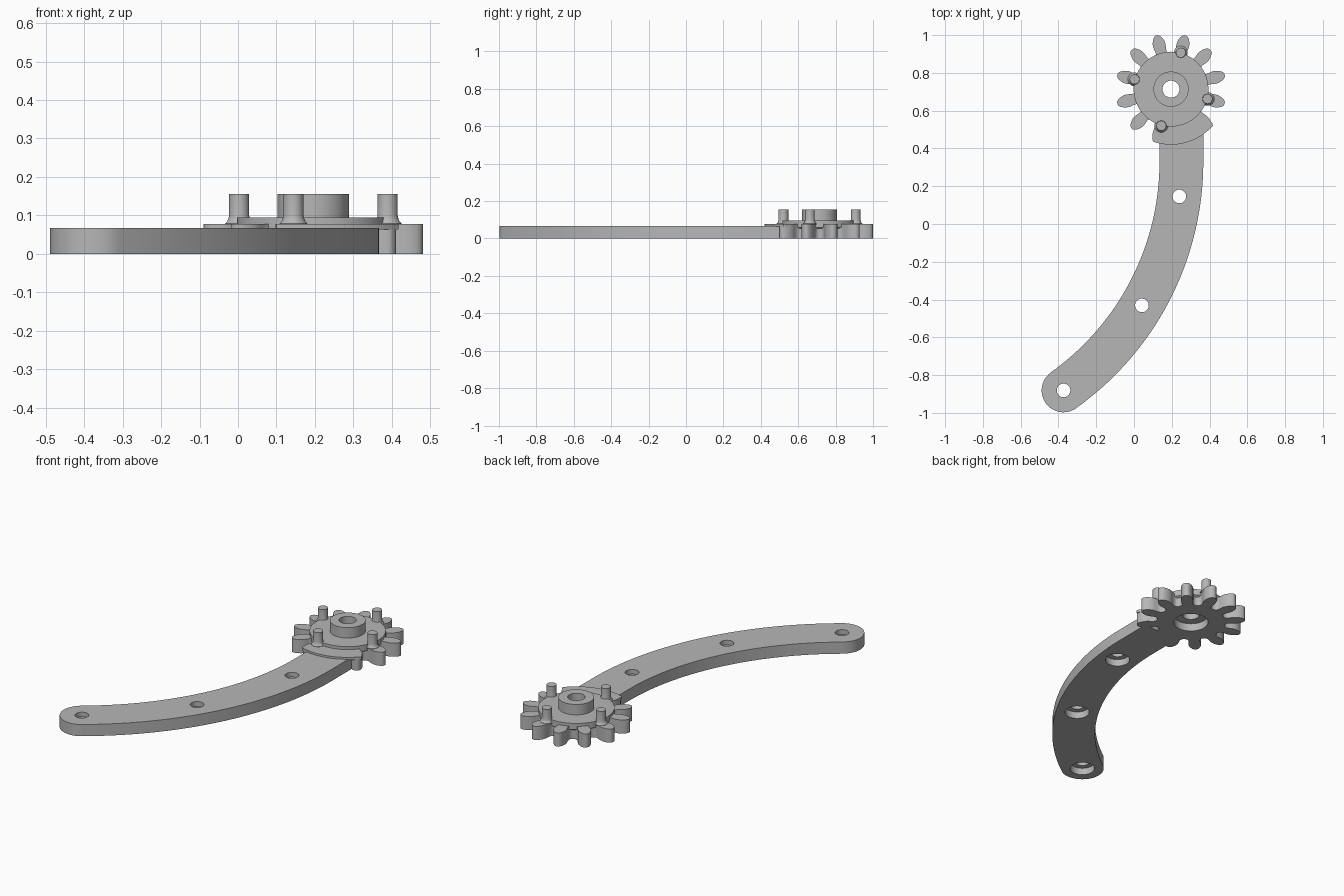
import bpy, bmesh
from math import sin, cos, pi, radians, atan2, hypot

if "Cube" in bpy.data.objects:
    bpy.data.objects.remove(bpy.data.objects["Cube"])

grey = bpy.data.materials.new("plain_grey")
grey.use_nodes = True
grey.diffuse_color = (0.47, 0.47, 0.47, 1)
grey.node_tree.nodes["Principled BSDF"].inputs["Base Color"].default_value = grey.diffuse_color

GX, GY = 0.196, 0.714            # gear centre
TEETH, TIP = 12, 0.294
ARM_X, ARM_Y, ARM_R = -1.234, 0.33, 1.485   # arm centreline arc
ARM_HALF, ARM_TOP, GEAR_TOP = 0.116, 0.067, 0.078


def polar(r, a, cx=GX, cy=GY):
    return cx + r * cos(a), cy + r * sin(a)


def finish(name, bm):
    bmesh.ops.recalc_face_normals(bm, faces=bm.faces[:])
    me = bpy.data.meshes.new(name)
    bm.to_mesh(me)
    bm.free()
    me.materials.append(grey)
    ob = bpy.data.objects.new(name, me)
    bpy.context.collection.objects.link(ob)
    return ob


def prism(name, outline, z0, z1):
    bm = bmesh.new()
    face = bm.faces.new([bm.verts.new((x, y, z0)) for x, y in outline])
    top = bmesh.ops.extrude_face_region(bm, geom=[face])["geom"]
    for v in top:
        if isinstance(v, bmesh.types.BMVert):
            v.co.z = z1
    return finish(name, bm)


def lathe(name, profile, x, y, n=48):
    """Closed solid turned from (radius, height) points, capped at both ends."""
    bm = bmesh.new()
    rings = [[bm.verts.new((*polar(r, 2 * pi * i / n, x, y), z)) for i in range(n)]
             for r, z in profile]
    for a, b in zip(rings, rings[1:]):
        for i in range(n):
            j = (i + 1) % n
            bm.faces.new((a[i], a[j], b[j], b[i]))
    bm.faces.new(rings[0])
    bm.faces.new(rings[-1])
    return finish(name, bm)


def select(ob):
    bpy.ops.object.select_all(action='DESELECT')
    ob.select_set(True)
    bpy.context.view_layer.objects.active = ob


def boolean(ob, tool, operation):
    select(ob)
    mod = ob.modifiers.new("cut", 'BOOLEAN')
    mod.operation, mod.solver, mod.object = operation, 'EXACT', tool
    bpy.ops.object.modifier_apply(modifier=mod.name)
    bpy.data.objects.remove(tool)


def bore(ob, x, y, small, large, depth):
    """Through hole with a wider recess from below."""
    profile = [(large, -0.05), (large, depth), (small, depth), (small, 0.3)]
    boolean(ob, lathe("cutter", profile, x, y), 'DIFFERENCE')


# Curved arm with a rounded free end
EX, EY = -0.373, -0.881
end = atan2(EY - ARM_Y, EX - ARM_X)
steps = 40
sweep = [end * (1 - i / steps) for i in range(steps + 1)]
outer = [polar(ARM_R + ARM_HALF, a, ARM_X, ARM_Y) for a in sweep]
inner = [polar(ARM_R - ARM_HALF, a, ARM_X, ARM_Y) for a in reversed(sweep)]
rounded = [polar(ARM_HALF, end - pi * i / 24, EX, EY) for i in range(23, 0, -1)]
root = [(outer[-1][0], 0.53), (inner[0][0], 0.53)]
arm = prism("curved_arm", outer + root + inner + rounded, 0, ARM_TOP)
for x, y in ((0.24, 0.146), (0.042, -0.431), (EX, EY)):
    bore(arm, x, y, 0.036, 0.066, 0.04)

# Gear wheel: leaf-shaped teeth with rounded roots
flank = [(0.188, 0.037), (0.197, 0.03), (0.21, 0.029), (0.225, 0.032), (0.24, 0.034),
         (0.255, 0.033), (0.27, 0.028), (0.283, 0.021), (0.291, 0.013), (TIP, 0.006)]
outline = []
for k in range(TEETH):
    mid = 2 * pi * (k + 0.5) / TEETH
    outline.append(polar(0.185, mid - pi / TEETH))
    outline += [polar(r, mid - w / r) for r, w in flank]
    outline += [polar(r, mid + w / r) for r, w in reversed(flank)]
gear = prism("gear_wheel", outline, 0, GEAR_TOP)

# Raised disc and hub, joined so the bore passes through all of them
disc = [(0.15, 0.03), (0.198, 0.06), (0.198, 0.095), (0.093, 0.095), (0.093, 0.155)]
boolean(gear, lathe("hub", disc, GX, GY, 96), 'UNION')
bore(gear, GX, GY, 0.045, 0.093, 0.045)

# Thin web that bridges the teeth over the arm
arc = [radians(-109 + 68 * i / 32) for i in range(33)]
web_edge = [polar(0.262, arc[0] - 0.045), polar(0.282, arc[0] - 0.025)]
web_edge += [polar(TIP, a) for a in arc]
web_edge += [polar(0.284, arc[-1] + 0.025), polar(0.262, arc[-1] + 0.04)]
web_edge += [polar(0.17, a) for a in reversed(arc)]
web = prism("tooth_web", web_edge, ARM_TOP - 0.004, GEAR_TOP)

# Four flared pins around the disc edge
pin_profile = [(0.036, 0.074), (0.036, 0.079), (0.031, 0.084), (0.028, 0.091),
               (0.026, 0.1), (0.026, 0.155)]
parts = [arm, gear, web]
for i in range(4):
    x, y = polar(0.2, radians(75 + 90 * i))
    parts.append(lathe(f"pin_{i + 1}", pin_profile, x, y, 32))

for ob in parts:
    select(ob)
    bpy.ops.object.shade_smooth_by_angle(angle=radians(30))
